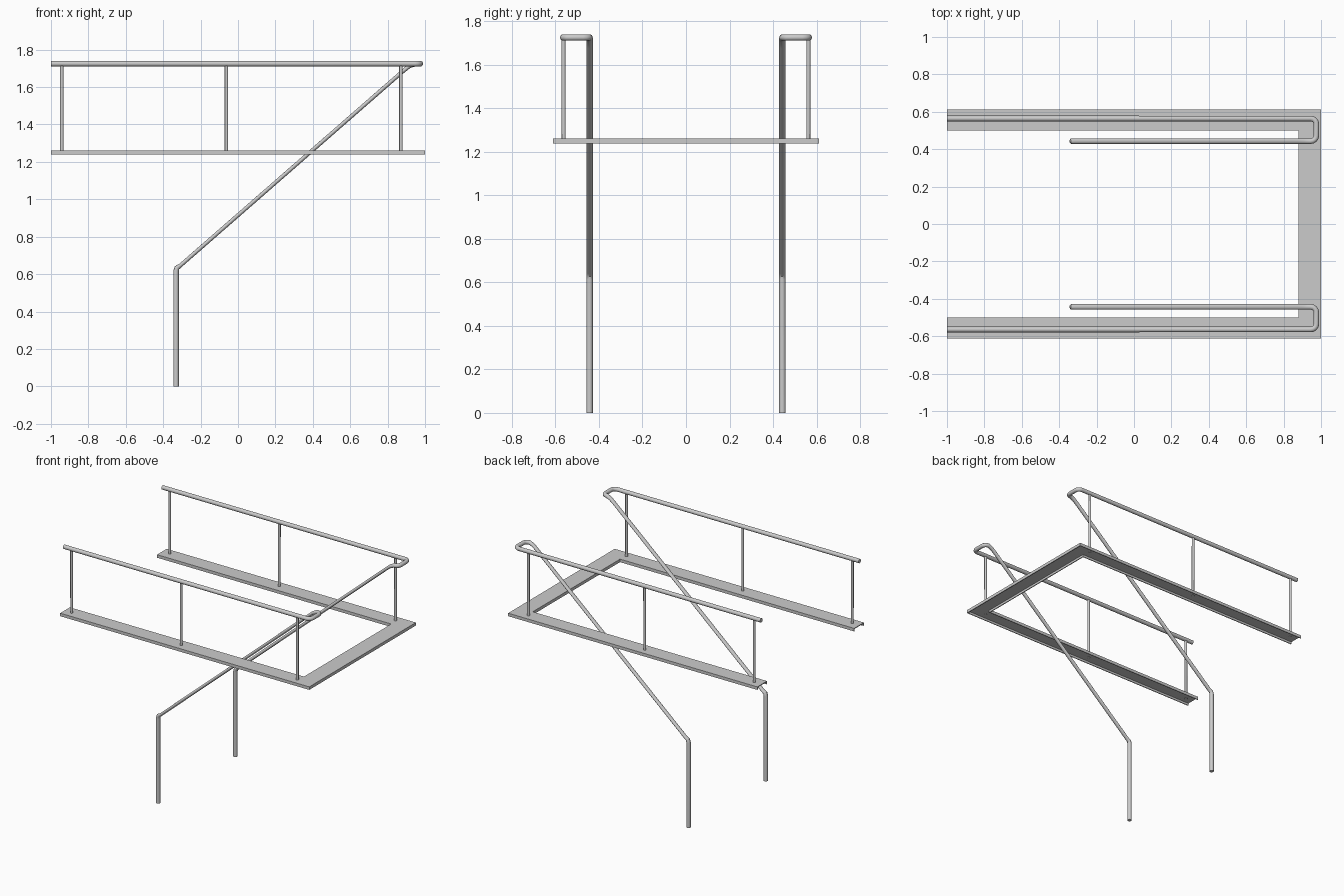
import bpy, bmesh
from math import sin, cos, pi
from mathutils import Vector as V

if "Cube" in bpy.data.objects:
    bpy.data.objects.remove(bpy.data.objects["Cube"])

def finish(name, bm, smooth):
    bmesh.ops.recalc_face_normals(bm, faces=bm.faces)
    me = bpy.data.meshes.new(name)
    bm.to_mesh(me)
    bm.free()
    ob = bpy.data.objects.new(name, me)
    bpy.context.collection.objects.link(ob)
    if smooth:
        bpy.ops.object.select_all(action='DESELECT')
        ob.select_set(True)
        bpy.context.view_layer.objects.active = ob
        bpy.ops.object.shade_smooth_by_angle(angle=0.6)
    return ob

def loft(name, rings, smooth=False):
    """Skin a list of closed point rings and cap both ends."""
    bm = bmesh.new()
    vr = [[bm.verts.new(p) for p in r] for r in rings]
    n = len(rings[0])
    for a, b in zip(vr, vr[1:]):
        for i in range(n):
            j = (i + 1) % n
            bm.faces.new((a[i], a[j], b[j], b[i]))
    bm.faces.new(vr[0])
    bm.faces.new(vr[-1])
    return finish(name, bm, smooth)

def tube(name, path, r, n=16):
    """Round tube along (point, in-plane squash) pairs."""
    pts = [V(p) for p, _ in path]
    a, rings = V((0, 1, 0)), []
    for i, p in enumerate(pts):
        d0 = (p - pts[i - 1]).normalized() if i else V()
        d1 = (pts[i + 1] - p).normalized() if i < len(pts) - 1 else V()
        t = (d0 + d1).normalized()
        if i:
            a = t_old.rotation_difference(t) @ a
        t_old = t
        b = t.cross(a)
        s = path[i][1]
        rings.append([p + r * (cos(2*pi*k/n) * a + sin(2*pi*k/n) * s * b) for k in range(n)])
    return loft(name, rings, True)

# Platform frame: U-shaped channel, open underneath, mitred corners
outer = [(-1, -.611), (1, -.611), (1, .611), (-1, .611)]
inner = [(-1, -.5), (.88, -.5), (.88, .5), (-1, .5)]
zt, zb, th, e = 1.261, 1.239, .006, .055
profile = [(0, zb), (0, zt), (1, zt), (1, zb), (1-e, zb), (1-e, zt-th), (e, zt-th), (e, zb)]
loft("platform_frame", [[(o[0]+(i[0]-o[0])*u, o[1]+(i[1]-o[1])*u, z) for u, z in profile]
                        for o, i in zip(outer, inner)])

# Handrails: straight rail, hairpin end, flattened diagonal, vertical leg
YO, YI, XE, ZR, R, c = .564, .443, .975, 1.725, .0148, .03
arc = [k * pi / 8 for k in range(5)]
for side, sg in (("left", 1), ("right", -1)):
    path = [((-1, YO, ZR), 1)]
    path += [((XE-c+c*sin(q), YO-c+c*cos(q), ZR), 1) for q in arc]
    path += [((XE-c+c*cos(q), YI+c-c*sin(q), ZR), 1) for q in arc]
    path += [((.915, YI, ZR-.013), .8), ((.88, YI, 1.683), .72),
             ((-.308, YI, .646), .72), ((-.326, YI, .634), .95),
             ((-.331, YI, .615), 1), ((-.331, YI, 0), 1)]
    tube(side + "_handrail", [((p[0], sg * p[1], p[2]), s) for p, s in path], R)

    # Rail posts
    for k, x in enumerate((-.942, -.062, .871)):
        tube(f"{side}_post_{k+1}", [((x, sg*.562, 1.25), 1), ((x, sg*.563, ZR), 1)], .0092, 12)
